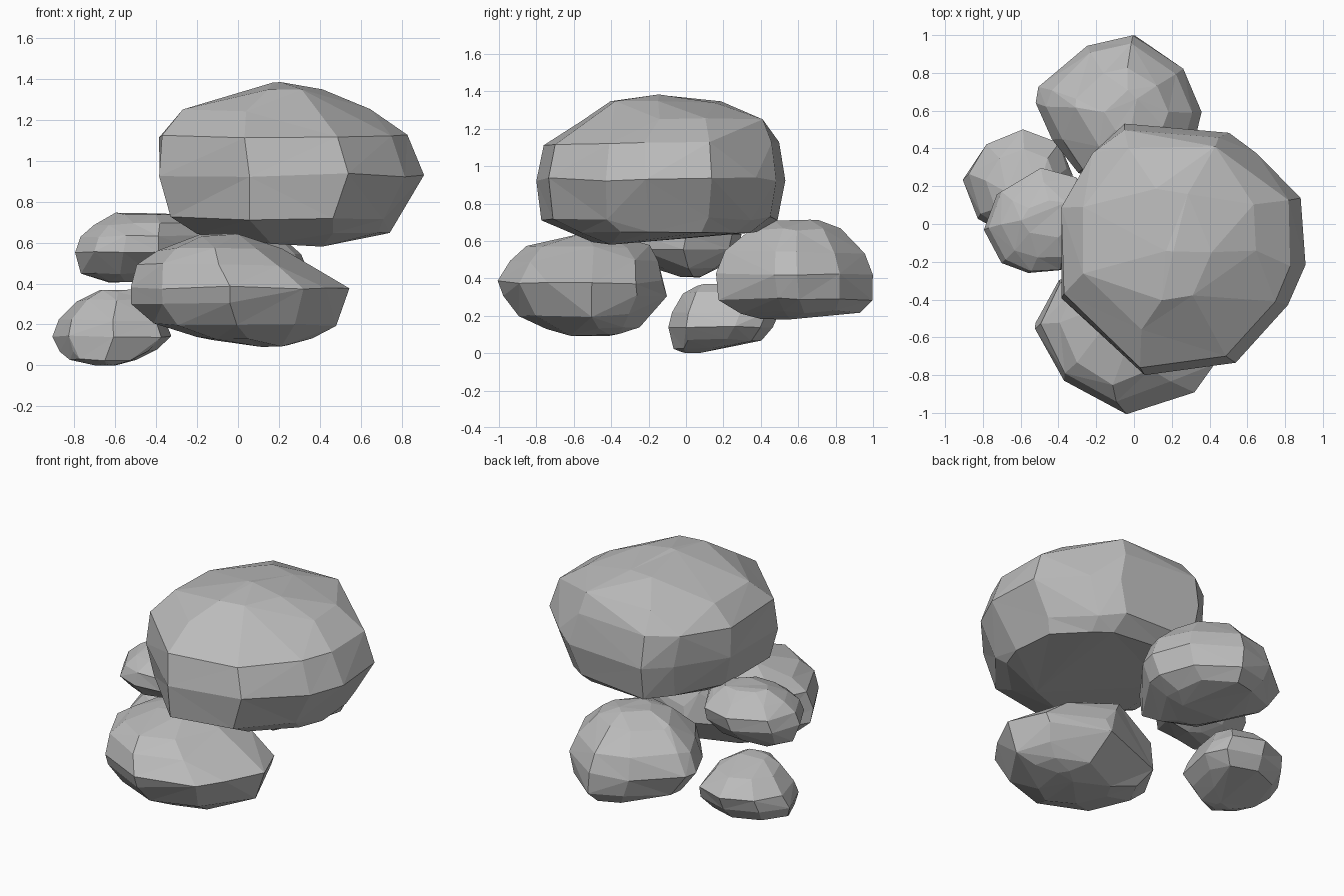
import bpy
import bmesh
import math
import random

random.seed(4)

default_cube = bpy.data.objects.get("Cube")
if default_cube:
    bpy.data.objects.remove(default_cube, do_unlink=True)

# One plain stone colour
stone = bpy.data.materials.new("grey_stone")
stone.use_nodes = True
stone_colour = (0.5, 0.5, 0.5, 1)
stone.diffuse_color = stone_colour
shader = next(n for n in stone.node_tree.nodes if n.type == "BSDF_PRINCIPLED")
shader.inputs["Base Color"].default_value = stone_colour
shader.inputs["Roughness"].default_value = 0.9


def remap(value, low, high, new_low, new_high):
    return new_low + (value - low) / (high - low) * (new_high - new_low)


def chipped(value, size):
    return value + random.uniform(-size, size)


def make_rock(name, outline, levels, knobs=(), chip=0.01):
    """Fit a plan outline to a box (z, left, right, front, back) at each
    level, add protruding knobs, wrap everything in a hull and merge it
    into broad flat facets."""
    xs = [point[0] for point in outline]
    ys = [point[1] for point in outline]
    bm = bmesh.new()
    for z, left, right, front, back in levels:
        for x, y in outline:
            px = remap(x, min(xs), max(xs), left, right)
            py = remap(y, min(ys), max(ys), front, back)
            bm.verts.new((chipped(px, chip), chipped(py, chip),
                          max(0, chipped(z, chip))))
    for knob in knobs:
        bm.verts.new(knob)
    hull = bmesh.ops.convex_hull(bm, input=bm.verts[:])
    unused = {item for item in hull["geom_interior"] + hull["geom_unused"]
              if isinstance(item, bmesh.types.BMVert)}
    bmesh.ops.delete(bm, geom=list(unused), context="VERTS")
    bmesh.ops.dissolve_limit(bm, angle_limit=math.radians(9),
                             verts=bm.verts[:], edges=bm.edges[:])
    bmesh.ops.triangulate(bm, faces=bm.faces[:])
    bmesh.ops.recalc_face_normals(bm, faces=bm.faces[:])
    mesh = bpy.data.meshes.new(name)
    bm.to_mesh(mesh)
    bm.free()
    mesh.materials.append(stone)
    rock = bpy.data.objects.new(name, mesh)
    bpy.context.scene.collection.objects.link(rock)
    return rock


# Large boulder resting on top
make_rock(
    "top_boulder",
    [(-.38, .1), (-.2, .4), (-.04, .54), (.5, .49), (.65, .38), (.89, .14),
     (.91, -.22), (.82, -.42), (.54, -.72), (.05, -.79), (-.38, -.38)],
    [(.6, .04, .4, -.5, -.2),
     (.65, -.2, .74, -.62, .38),
     (.72, -.32, .78, -.77, .49),
     (.93, -.38, .91, -.8, .54),
     (1.12, -.38, .83, -.77, .5),
     (1.25, -.26, .64, -.56, .4),
     (1.34, .02, .42, -.4, .18),
     (1.375, .15, .22, -.15, -.05)],
    knobs=[(.43, .41, 1.25), (.41, -.4, .58)])

# Front supporting rock
make_rock(
    "front_rock",
    [(-.04, -1), (.32, -.88), (.42, -.73), (.54, -.5), (.45, -.25),
     (.1, -.1), (-.4, -.3), (-.53, -.54), (-.37, -.83)],
    [(.1, .1, .25, -.65, -.35),
     (.13, -.2, .36, -.75, -.25),
     (.2, -.42, .47, -.89, -.2),
     (.3, -.53, .52, -.97, -.11),
     (.38, -.53, .54, -1, -.12),
     (.49, -.49, .36, -.95, -.14),
     (.57, -.4, .21, -.86, -.2),
     (.635, -.22, .02, -.62, -.4)])

# Back supporting rock
make_rock(
    "back_rock",
    [(-.01, 1), (.27, .84), (.36, .62), (.33, .5), (.1, .2), (-.3, .3),
     (-.43, .47), (-.52, .65), (-.5, .74), (-.25, .95)],
    [(.19, -.2, .1, .4, .7),
     (.22, -.3, .2, .3, .92),
     (.29, -.42, .31, .18, .99),
     (.42, -.52, .36, .17, .99),
     (.54, -.46, .31, .2, .95),
     (.66, -.31, .18, .34, .82),
     (.705, -.15, .04, .47, .7)])

# Small rock on the ground at the right
make_rock(
    "low_side_rock",
    [(-.91, .25), (-.8, .42), (-.58, .5), (-.36, .43), (-.3, .28),
     (-.36, 0), (-.6, -.1), (-.83, .04)],
    [(0, -.69, -.6, -.02, .08),
     (.03, -.82, -.5, -.06, .25),
     (.07, -.87, -.39, -.07, .4),
     (.14, -.91, -.32, -.1, .47),
     (.22, -.88, -.35, -.08, .5),
     (.32, -.78, -.42, -.02, .4),
     (.365, -.68, -.5, .06, .24)], chip=.007)

# Small rock wedged under the boulder
make_rock(
    "wedged_side_rock",
    [(-.8, -.02), (-.72, .17), (-.5, .3), (-.3, .25), (-.15, 0),
     (-.38, -.25), (-.55, -.26), (-.7, -.2)],
    [(.41, -.66, -.38, -.02, .1),
     (.45, -.77, -.25, -.14, .18),
     (.55, -.8, -.17, -.26, .28),
     (.63, -.77, -.17, -.25, .3),
     (.69, -.71, -.2, -.18, .22),
     (.74, -.6, -.29, -.07, .13)], chip=.007)
